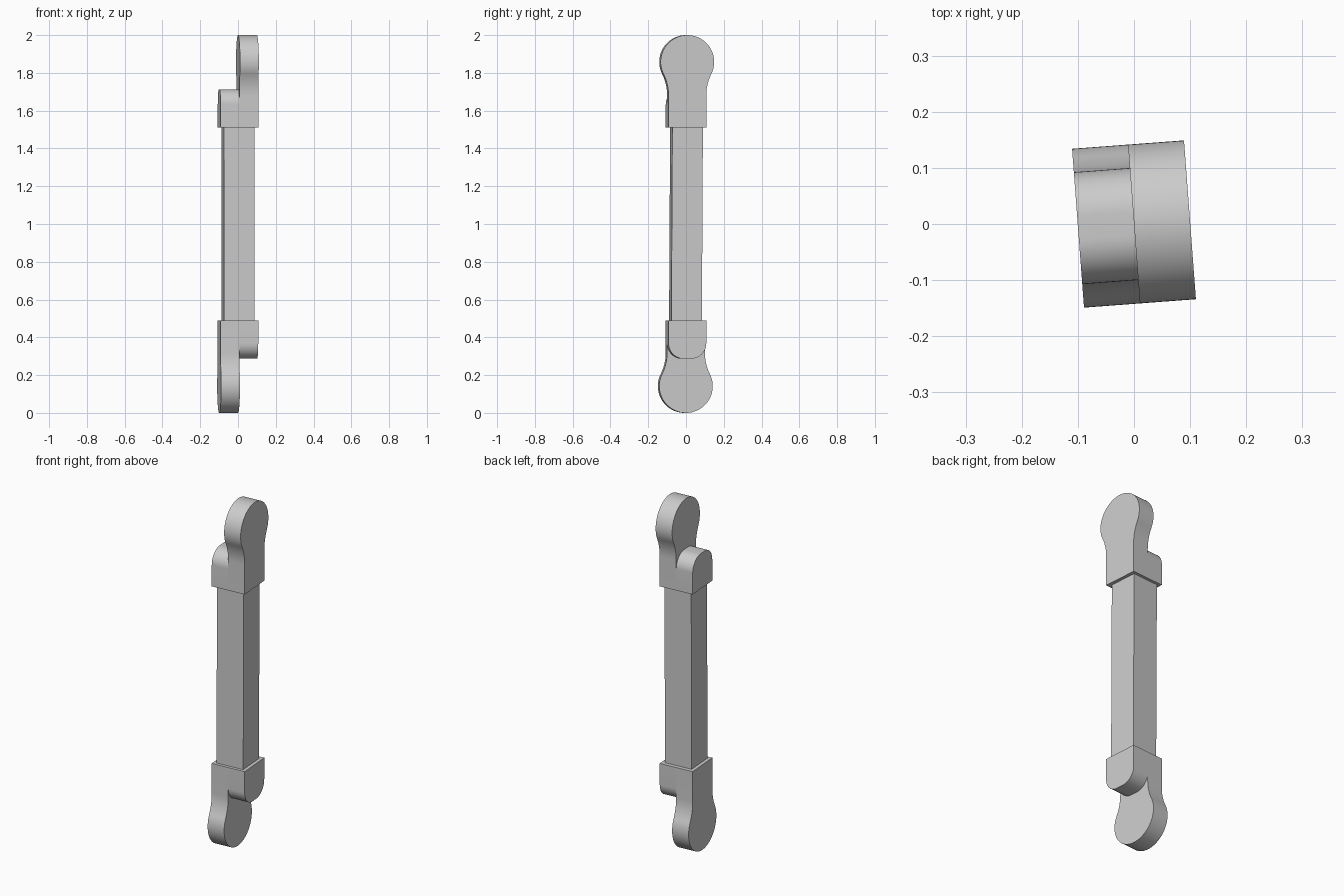
import bpy, bmesh
from math import sin, cos, atan2, pi, radians, sqrt
from mathutils import Matrix

if "Cube" in bpy.data.objects:
    bpy.data.objects.remove(bpy.data.objects["Cube"], do_unlink=True)

GREY = (0.6, 0.6, 0.6, 1)
mat = bpy.data.materials.new("light grey")
mat.use_nodes = True
mat.diffuse_color = GREY
mat.node_tree.nodes["Principled BSDF"].inputs["Base Color"].default_value = GREY

YAW = Matrix.Rotation(radians(4.3), 4, "Z")
# Half turn about the y axis at mid height carries the top end to the bottom
FLIP = Matrix.Translation((0, 0, 2)) @ Matrix.Rotation(pi, 4, "Y")

HALF = 0.1        # half width of the end blocks
BASE = 1.51       # underside of the upper block


def arc(cy, cz, r, a, b, n):
    return [(cy + r * cos(a + (b - a) * i / n), cz + r * sin(a + (b - a) * i / n))
            for i in range(n + 1)]


def symmetric(right):
    """Close a right-hand (y, z) outline with its mirror image."""
    return right + [(-y, z) for y, z in reversed(right) if y > 1e-6]


def extrude(name, outline, x0, x1, matrix):
    bm = bmesh.new()
    face = bm.faces.new([bm.verts.new((x0, y, z)) for y, z in outline])
    moved = bmesh.ops.extrude_face_region(bm, geom=[face])["geom"]
    verts = [v for v in moved if isinstance(v, bmesh.types.BMVert)]
    bmesh.ops.translate(bm, verts=verts, vec=(x1 - x0, 0, 0))
    bmesh.ops.recalc_face_normals(bm, faces=bm.faces)
    bm.transform(YAW @ matrix)
    mesh = bpy.data.meshes.new(name)
    bm.to_mesh(mesh)
    bm.free()
    obj = bpy.data.objects.new(name, mesh)
    bpy.context.collection.objects.link(obj)
    mesh.materials.append(mat)
    bpy.ops.object.select_all(action="DESELECT")
    obj.select_set(True)
    bpy.context.view_layer.objects.active = obj
    bpy.ops.object.shade_smooth_by_angle(angle=radians(30))


# Paddle outline: straight sides, concave neck fillet, round head
head_r, neck_z = 0.142, 1.68
head_z = 2 - head_r
rise = head_z - neck_z
fillet = (rise ** 2 + HALF ** 2 - head_r ** 2) / (2 * (head_r - HALF))
tilt = atan2(rise, HALF + fillet)
paddle = symmetric([(HALF, BASE)]
                   + arc(HALF + fillet, neck_z, fillet, pi, pi - tilt, 12)
                   + arc(0, head_z, head_r, -tilt, pi / 2, 28)[1:])

# Shoulder outline: block with rounded upper corners
corner = 0.08
shoulder = symmetric([(HALF, BASE)]
                     + arc(HALF - corner, 1.713 - corner, corner, 0, pi / 2, 14))

for end, matrix in (("upper", Matrix()), ("lower", FLIP)):
    extrude(end + "_paddle", paddle, 0, HALF, matrix)
    extrude(end + "_shoulder", shoulder, -HALF, 0, matrix)

# Square shaft, leaning very slightly
s = 0.081
lean = Matrix.Translation((0, 0, 1)) @ Matrix.Rotation(radians(-0.3), 4, "X") @ Matrix.Translation((0, 0, -1))
extrude("shaft", symmetric([(s, 2 - BASE - 0.02), (s, BASE + 0.02)]), -s, s, lean)
